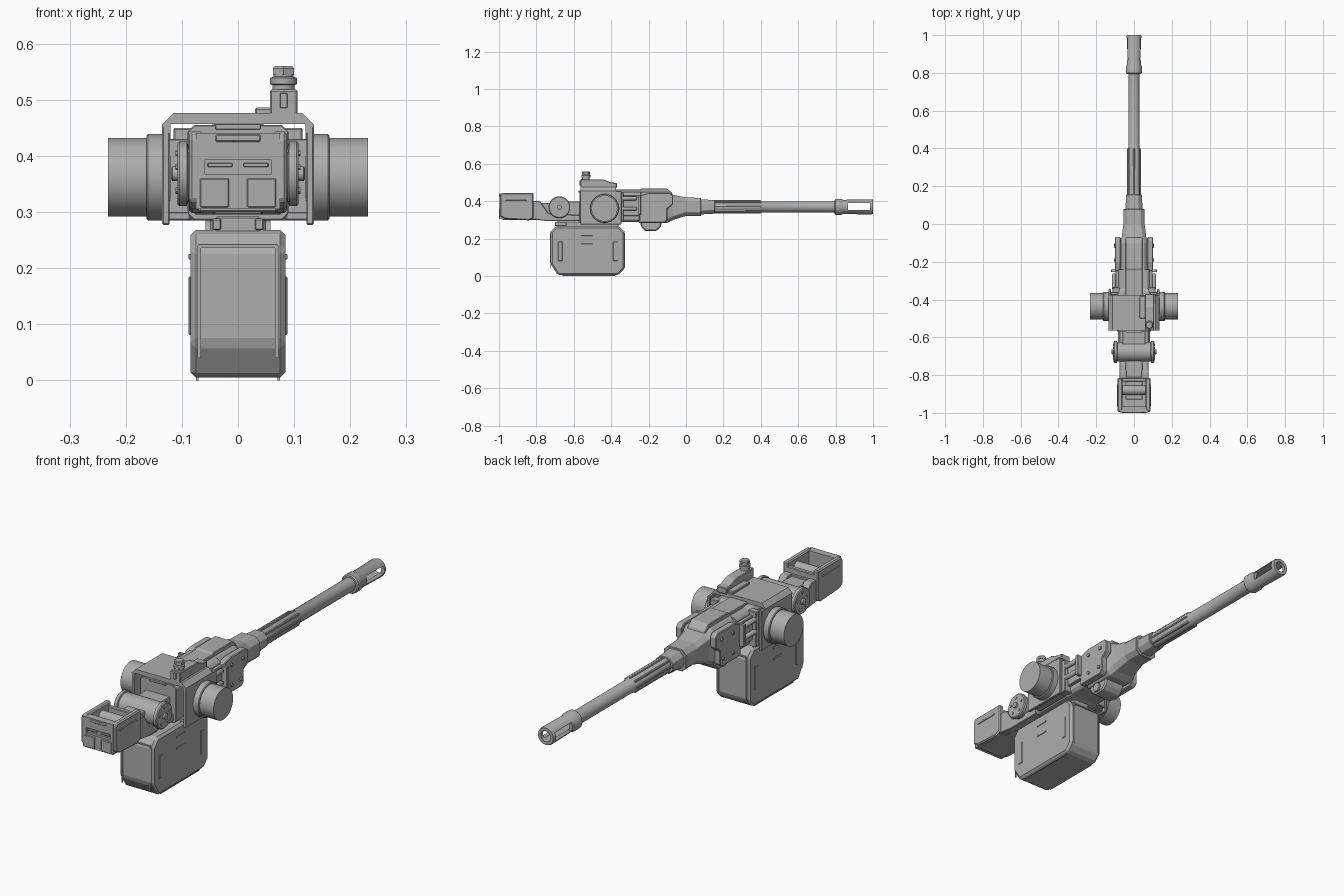
import bpy, bmesh, math
from mathutils import Matrix, Vector

if "Cube" in bpy.data.objects:
    bpy.data.objects.remove(bpy.data.objects["Cube"])

grey = bpy.data.materials.new("Gunmetal grey")
grey.use_nodes = True
grey.diffuse_color = (0.42, 0.42, 0.42, 1)
grey.node_tree.nodes["Principled BSDF"].inputs["Base Color"].default_value = (0.42, 0.42, 0.42, 1)

AXIS = {"x": Matrix.Rotation(math.pi / 2, 4, "Y"),
        "y": Matrix.Rotation(-math.pi / 2, 4, "X"), "z": Matrix.Identity(4)}


def finish(name, bm, bevel=0.0, mirror=False, smooth=False):
    bmesh.ops.recalc_face_normals(bm, faces=bm.faces)
    mesh = bpy.data.meshes.new(name)
    bm.to_mesh(mesh)
    bm.free()
    ob = bpy.data.objects.new(name, mesh)
    bpy.context.collection.objects.link(ob)
    mesh.materials.append(grey)
    if bevel:
        m = ob.modifiers.new("Bevel", "BEVEL")
        m.width, m.segments, m.limit_method = bevel, 1, "ANGLE"
    if mirror:
        ob.modifiers.new("Mirror", "MIRROR")
    if smooth:
        bpy.ops.object.select_all(action="DESELECT")
        ob.select_set(True)
        bpy.context.view_layer.objects.active = ob
        bpy.ops.object.shade_smooth_by_angle(angle=math.radians(35))
    return ob


def box(name, x, y, z, bevel=0.003, mirror=False):
    bm = bmesh.new()
    bmesh.ops.create_cube(bm, size=1)
    for v in bm.verts:
        v.co = [(r[0] + r[1]) / 2 + c * (r[1] - r[0]) for r, c in zip((x, y, z), v.co)]
    return finish(name, bm, bevel, mirror)


def prism(name, x, profile, bevel=0.003, mirror=False):
    """Side outline of (y, z) points extruded across x."""
    bm = bmesh.new()
    face = bm.faces.new([bm.verts.new((x[0], *p)) for p in profile])
    new = bmesh.ops.extrude_face_region(bm, geom=[face])["geom"]
    bmesh.ops.translate(bm, vec=(x[1] - x[0], 0, 0),
                        verts=[g for g in new if isinstance(g, bmesh.types.BMVert)])
    return finish(name, bm, bevel, mirror)


def loft(name, sections, bevel=0.002):
    """Skin chamfered rectangles (y, half width, low, high, chamfer)."""
    bm = bmesh.new()
    rings = []
    for y, w, lo, hi, c in sections:
        half = [(w - c, lo), (w, lo + c), (w, hi - c), (w - c, hi)]
        pts = half + [(-a, b) for a, b in reversed(half)]
        rings.append([bm.verts.new((a, y, b)) for a, b in pts])
    for r, s in zip(rings, rings[1:]):
        for i in range(8):
            bm.faces.new((r[i - 1], r[i], s[i], s[i - 1]))
    bm.faces.new(rings[0])
    bm.faces.new(rings[-1])
    return finish(name, bm, bevel)


def lathe(name, axis, centre, profile, sides=32, closed=False, mirror=False):
    """Turn (distance, radius) points round an axis."""
    bm = bmesh.new()
    rings = []
    for d, r in profile:
        ring = []
        for i in range(sides):
            a = 2 * math.pi * (i + 0.5) / sides
            ring.append(bm.verts.new((r * math.cos(a), r * math.sin(a), d)))
        rings.append(ring)
    pairs = list(zip(rings, rings[1:])) + ([(rings[-1], rings[0])] if closed else [])
    for r, s in pairs:
        for i in range(sides):
            bm.faces.new((r[i - 1], r[i], s[i], s[i - 1]))
    if not closed:
        bm.faces.new(rings[0])
        bm.faces.new(rings[-1])
    bmesh.ops.transform(bm, matrix=Matrix.Translation(Vector(centre)) @ AXIS[axis], verts=bm.verts)
    return finish(name, bm, 0, mirror, sides > 8)


def cut(ob, cutter):
    for m in [m for m in ob.modifiers if m.type == "BEVEL"]:
        ob.modifiers.remove(m)
    m = ob.modifiers.new("Cut", "BOOLEAN")
    m.operation, m.object, m.solver = "DIFFERENCE", cutter, "EXACT"
    bpy.context.view_layer.objects.active = ob
    bpy.ops.object.modifier_apply(modifier=m.name)
    bpy.data.objects.remove(cutter)


# Barrel and slotted muzzle
bore = (0, 0, 0.37)
lathe("barrel", "y", bore, [(0.05, 0.033), (0.4, 0.033), (0.405, 0.03), (0.81, 0.03)])
for i in range(8):
    a = math.pi * i / 4
    cx, cz = 0.032 * math.cos(a), 0.37 + 0.032 * math.sin(a)
    box("barrel_rib", (cx - 0.004, cx + 0.004), (0.14, 0.4), (cz - 0.004, cz + 0.004), 0.001)
muzzle = lathe("muzzle", "y", bore, [(0.795, 0.026), (0.795, 0.038), (0.8, 0.043), (0.83, 0.043),
               (0.84, 0.038), (0.99, 0.041), (1, 0.038), (1, 0.024), (0.84, 0.024)], closed=True)
cut(muzzle, box("muzzle_slot_cutter", (-0.1, 0.1), (0.865, 0.985), (0.353, 0.39), 0))
loft("barrel_collar", [(0.05, 0.046, 0.328, 0.412, 0.02), (0.155, 0.042, 0.334, 0.406, 0.02)])

# Front receiver tapering into the barrel
loft("front_housing", [(-0.25, 0.075, 0.285, 0.45, 0.02), (-0.1, 0.075, 0.285, 0.45, 0.02),
     (-0.07, 0.065, 0.3, 0.435, 0.02), (0, 0.056, 0.322, 0.42, 0.02), (0.08, 0.055, 0.32, 0.418, 0.02)])
prism("top_cover", (-0.045, 0.045), [(-0.25, 0.44), (-0.25, 0.46), (-0.235, 0.468), (-0.1, 0.468),
      (-0.075, 0.445), (-0.07, 0.43)])
prism("cheek_plate", (0.07, 0.1), [(-0.25, 0.285), (-0.25, 0.43), (-0.2, 0.445), (-0.085, 0.445),
      (-0.07, 0.43), (-0.07, 0.385), (-0.1, 0.36), (-0.1, 0.3), (-0.115, 0.285)], mirror=True)
for y, z in ((-0.19, 0.41), (-0.11, 0.41), (-0.19, 0.32), (-0.12, 0.32)):
    lathe("cheek_bolt", "x", (0, y, z), [(0.09, 0.008), (0.106, 0.008)], 12, mirror=True)
prism("under_bracket", (-0.05, 0.05), [(-0.245, 0.29), (-0.24, 0.262), (-0.215, 0.24), (-0.16, 0.24),
      (-0.135, 0.262), (-0.13, 0.29)], 0.006)
lathe("bracket_pivot", "x", (0, -0.19, 0.265), [(0, 0.02), (0.058, 0.02)], 16, mirror=True)

# Middle receiver with side rods
loft("receiver", [(-0.57, 0.09, 0.285, 0.455, 0.012), (-0.36, 0.09, 0.285, 0.455, 0.012),
     (-0.34, 0.083, 0.29, 0.45, 0.012), (-0.24, 0.083, 0.29, 0.45, 0.012)])
box("feed_cover", (-0.045, 0.045), (-0.4, -0.24), (0.44, 0.462))
box("side_plate", (0.075, 0.115), (-0.365, -0.335), (0.29, 0.45), mirror=True)
box("side_rail", (0.08, 0.098), (-0.345, -0.24), (0.32, 0.43), mirror=True)
for z in (0.415, 0.36):
    lathe("side_rod", "y", (0.106, 0, z), [(-0.345, 0.011), (-0.27, 0.011), (-0.262, 0.006)],
          12, mirror=True)
box("rod_stop", (0.095, 0.122), (-0.255, -0.24), (0.33, 0.43), 0.002, mirror=True)

# Mounting frame
box("frame_side", (0.122, 0.135), (-0.565, -0.345), (0.277, 0.455), 0.002, mirror=True)
prism_top = loft("frame_top", [(-0.565, 0.135, 0.432, 0.476, 0.02), (-0.375, 0.135, 0.432, 0.476, 0.02)])
cut(prism_top, box("frame_cutter", (-0.12, 0.12), (-0.7, -0.3), (0.4, 0.457), 0))
box("frame_web", (0.085, 0.125), (-0.54, -0.36), (0.285, 0.3), 0.002, mirror=True)
box("frame_core", (0.08, 0.125), (-0.5, -0.37), (0.295, 0.43), 0.002, mirror=True)
box("frame_lip", (-0.04, 0.04), (-0.575, -0.55), (0.447, 0.457), 0.001)

# Trunnion drums
hub = (0, -0.436, 0.362)
lathe("trunnion_collar", "x", hub, [(0.12, 0.077), (0.16, 0.077), (0.163, 0.074)], 48, mirror=True)
lathe("trunnion_drum", "x", hub, [(0.15, 0.07), (0.232, 0.07)], 48, mirror=True)

# Sight on the roof
prism("sight_base", (0.057, 0.106), [(-0.565, 0.47), (-0.565, 0.518), (-0.44, 0.516), (-0.4, 0.5),
      (-0.37, 0.498), (-0.37, 0.47)])
box("sight_button", (0.075, 0.088), (-0.57, -0.56), (0.485, 0.512), 0.001)
box("sight_foot", (0.03, 0.06), (-0.5, -0.38), (0.47, 0.486))
lathe("sight_post", "z", (0.081, -0.535, 0), [(0.51, 0.02), (0.526, 0.02), (0.528, 0.024),
      (0.539, 0.024), (0.541, 0.018), (0.545, 0.018)], 20)
lathe("sight_cap", "z", (0.081, -0.535, 0), [(0.544, 0.022), (0.556, 0.022), (0.56, 0.018)], 6)

# Ammunition box
prism("ammo_box", (-0.085, 0.085), [(-0.725, 0.065), (-0.725, 0.235), (-0.695, 0.268), (-0.36, 0.268),
      (-0.328, 0.235), (-0.328, 0.04), (-0.362, 0.005), (-0.685, 0.005)], 0.01)
for y in (-0.728, -0.329):
    box("ammo_end_rim", (0.066, 0.072), (y, y + 0.004), (0.04, 0.24), 0, mirror=True)
    box("ammo_end_bar", (-0.07, 0.07), (y, y + 0.004), (0.236, 0.242), 0)
for y in (-0.685, -0.39):
    box("ammo_side_rib", (0.083, 0.088), (y, y + 0.025), (0.08, 0.185), 0.003, mirror=True)
box("ammo_side_tab", (0.083, 0.088), (-0.56, -0.5), (0.215, 0.225), 0.001, mirror=True)
box("ammo_side_tab", (0.083, 0.088), (-0.56, -0.5), (0.165, 0.173), 0.001, mirror=True)
box("ammo_skid", (0.07, 0.075), (-0.66, -0.38), (0, 0.01), 0, mirror=True)
box("ammo_neck", (-0.04, 0.04), (-0.69, -0.36), (0.26, 0.292))
box("ammo_latch", (0.03, 0.046), (-0.7, -0.64), (0.268, 0.288), 0.002, mirror=True)

# Elbow joint behind the frame
elbow = (0, -0.677, 0.368)
lathe("elbow_drum", "x", elbow, [(0, 0.052), (0.088, 0.052)], 40, mirror=True)
lathe("elbow_disc", "x", elbow, [(0.088, 0.048), (0.091, 0.058), (0.104, 0.058), (0.108, 0.054)],
      40, mirror=True)
lathe("elbow_cap", "x", elbow, [(0.1, 0.013), (0.117, 0.013), (0.119, 0.01)], 16, mirror=True)
for i in range(5):
    a = 2 * math.pi * i / 5 + 0.3
    lathe("elbow_bolt", "x", (0, elbow[1] + 0.037 * math.cos(a), elbow[2] + 0.037 * math.sin(a)),
          [(0.1, 0.006), (0.111, 0.006)], 8, mirror=True)
box("elbow_link", (-0.06, 0.06), (-0.66, -0.55), (0.295, 0.4))
prism("lower_arm", (0.04, 0.078), [(-0.83, 0.305), (-0.83, 0.402), (-0.78, 0.4), (-0.735, 0.335),
      (-0.56, 0.325), (-0.56, 0.295), (-0.75, 0.295)], mirror=True)
box("arm_floor", (-0.05, 0.05), (-0.83, -0.56), (0.3, 0.33))
box("arm_tongue", (-0.045, 0.045), (-0.82, -0.7), (0.32, 0.39))

# Rear stock, open at the top
prism("stock_wall", (0.062, 0.087), [(-0.995, 0.32), (-0.995, 0.432), (-0.985, 0.444), (-0.815, 0.444),
      (-0.815, 0.31), (-0.84, 0.298), (-0.965, 0.305)], 0.005, mirror=True)
plate = box("stock_end_plate", (-0.075, 0.075), (-0.997, -0.965), (0.305, 0.441))
cut(plate, box("stock_slot_cutter", (-0.06, 0.06), (-1.02, -0.985), (0.368, 0.393), 0))
box("stock_slot_bar", (0.01, 0.054), (-0.995, -0.98), (0.38, 0.387), 0.001, mirror=True)
box("stock_pad", (0.016, 0.068), (-1, -0.99), (0.308, 0.36), 0.002, mirror=True)
box("stock_top_tab", (-0.04, 0.04), (-1, -0.985), (0.425, 0.438), 0.002)
box("stock_floor", (-0.07, 0.07), (-0.98, -0.815), (0.3, 0.335))
box("stock_core", (-0.045, 0.045), (-0.93, -0.81), (0.33, 0.4))
lathe("stock_roller", "x", (0, -0.88, 0.4), [(0, 0.025), (0.065, 0.025)], 24, mirror=True)
box("stock_cross_bar", (-0.07, 0.07), (-0.835, -0.815), (0.395, 0.425))
box("stock_side_slot", (0.085, 0.09), (-0.965, -0.85), (0.405, 0.412), 0.001, mirror=True)
